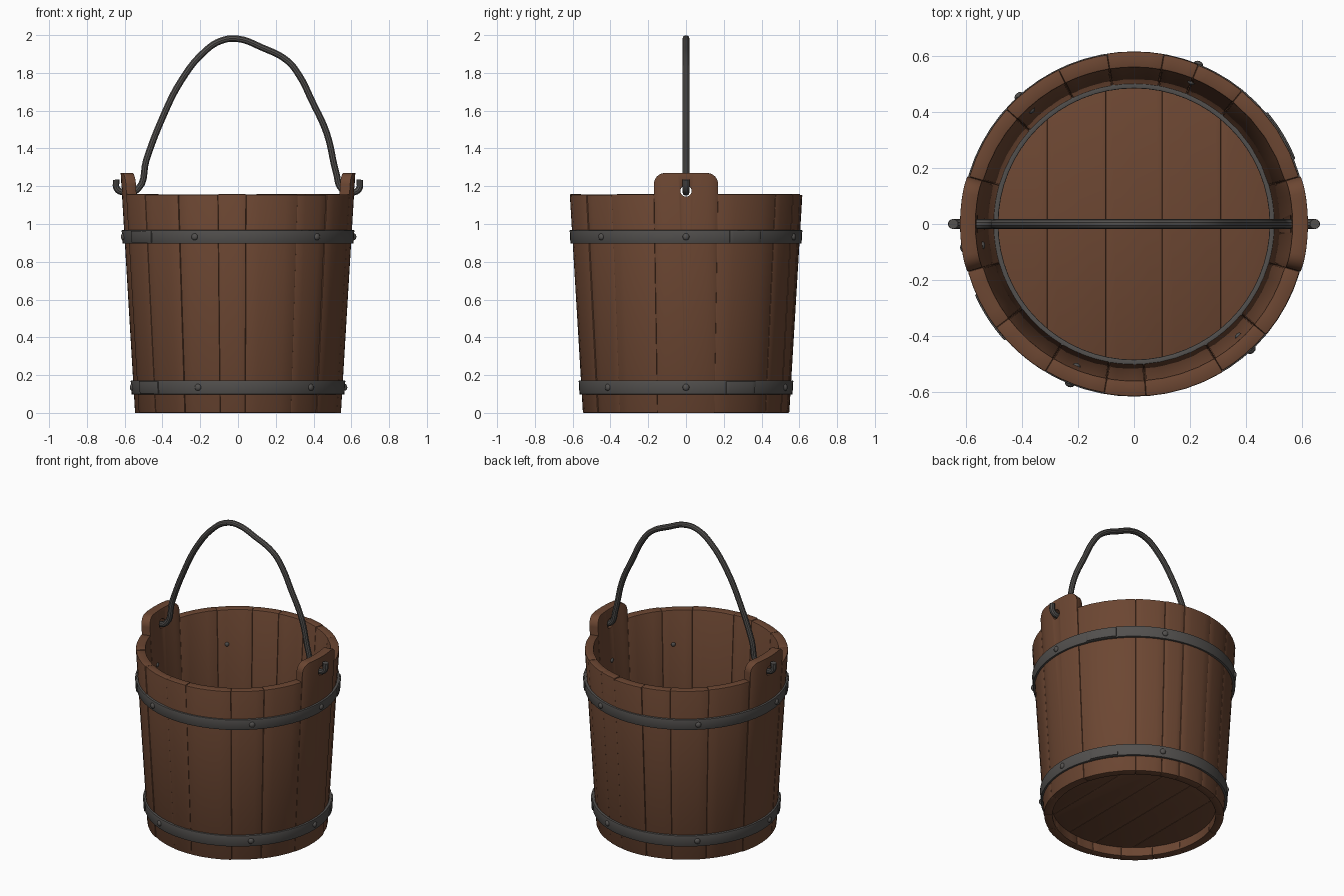
import bpy, bmesh, math, random
from mathutils import Vector

random.seed(4)
if "Cube" in bpy.data.objects:
    bpy.data.objects.remove(bpy.data.objects["Cube"], do_unlink=True)


def material(name, rgb):
    m = bpy.data.materials.new(name)
    m.use_nodes = True
    m.diffuse_color = (*rgb, 1)
    bsdf = m.node_tree.nodes["Principled BSDF"]
    bsdf.inputs["Base Color"].default_value = (*rgb, 1)
    bsdf.inputs["Roughness"].default_value = 0.8
    return m


WOOD = material("brown wood", (0.15, 0.062, 0.032))
IRON = material("dark iron", (0.085, 0.08, 0.076))

HEIGHT = 1.16


def outer_r(z):
    return 0.545 + 0.06 * z


def inner_r(z):
    return 0.492 + 0.058 * z


def polar(r, a, z):
    return Vector((r * math.cos(a), r * math.sin(a), z))


def activate(ob):
    bpy.ops.object.select_all(action="DESELECT")
    ob.select_set(True)
    bpy.context.view_layer.objects.active = ob


def finish(ob, bevel=0):
    activate(ob)
    if bevel:
        mod = ob.modifiers.new("bevel", "BEVEL")
        mod.width = bevel
        mod.segments = 2
        mod.limit_method = "ANGLE"
        mod.angle_limit = math.radians(40)
        bpy.ops.object.modifier_apply(modifier=mod.name)
    bpy.ops.object.shade_smooth_by_angle(angle=math.radians(35))


def to_object(name, bm, mat):
    bmesh.ops.recalc_face_normals(bm, faces=bm.faces)
    me = bpy.data.meshes.new(name)
    bm.to_mesh(me)
    bm.free()
    me.materials.append(mat)
    ob = bpy.data.objects.new(name, me)
    bpy.context.collection.objects.link(ob)
    return ob


def sweep(name, sections, mat, closed=False):
    """Skin a list of matching cross-sections."""
    bm = bmesh.new()
    rows = [[bm.verts.new(p) for p in s] for s in sections]
    n = len(rows[0])
    pairs = list(zip(rows, rows[1:])) + ([(rows[-1], rows[0])] if closed else [])
    for a, b in pairs:
        for i in range(n):
            j = (i + 1) % n
            bm.faces.new((a[i], a[j], b[j], b[i]))
    if not closed:
        bm.faces.new(rows[0])
        bm.faces.new(rows[-1])
    return to_object(name, bm, mat)


def stave(name, columns, jitter=0):
    """Curved board; columns are (angle, top height)."""
    return sweep(name, [[polar(inner_r(0), a, 0), polar(outer_r(0) + jitter, a, 0),
                         polar(outer_r(top) + jitter, a, top), polar(inner_r(top), a, top)]
                        for a, top in columns], WOOD)


# Plain staves of uneven width on both sides
back = [16, 51, 68, 80, 99, 116, 138, 164]
front = [196, 217, 239, 260, 274, 301, 320, 344]
count = 0
for seams in (back, front):
    for a0, a1 in zip(seams, seams[1:]):
        count += 1
        top = HEIGHT - random.uniform(0, 0.006)
        cols = [(math.radians(a0 + (a1 - a0) * i / 4), top) for i in range(5)]
        finish(stave(f"stave_{count}", cols, random.uniform(-0.003, 0.003)), 0.005)

# Two tall staves with rounded ears and a hole for the handle
EAR_TOP, CORNER = 1.27, 0.06
half = math.radians(16)
for side, centre in (("left", 0), ("right", math.pi)):
    arc = []
    for i in range(7):
        t = math.pi / 2 * i / 6
        arc.append((half - CORNER * (1 - math.cos(t)) / 0.61,
                    EAR_TOP - CORNER * (1 - math.sin(t))))
    middle = [(a * half / 4, EAR_TOP) for a in (2, 1, 0, -1, -2)]
    cols = arc + middle + [(-a, z) for a, z in reversed(arc)]
    ear = stave(f"{side}_ear_stave", [(centre + a, z) for a, z in cols])
    bpy.ops.mesh.primitive_cylinder_add(vertices=20, radius=0.03, depth=0.3,
                                        location=polar(0.59, centre, 1.175),
                                        rotation=(0, math.pi / 2, 0))
    cutter = bpy.context.object
    cutter.hide_render = True
    activate(ear)
    cut = ear.modifiers.new("hole", "BOOLEAN")
    cut.object = cutter
    cut.operation = "DIFFERENCE"
    cut.solver = "EXACT"
    bpy.ops.object.modifier_apply(modifier=cut.name)
    bpy.data.objects.remove(cutter, do_unlink=True)
    finish(ear, 0.006)

# Floor planks running front to back
R = 0.497
edges = [-R, -0.31, -0.10, 0.10, 0.31, R]
for k, (x0, x1) in enumerate(zip(edges, edges[1:])):
    t0, t1 = math.acos(x0 / R), math.acos(x1 / R)
    angles = [t0 + (t1 - t0) * i / 10 for i in range(11)]
    rim = [polar(R, a, 0) for a in angles] + [polar(R, -a, 0) for a in reversed(angles)]
    bm = bmesh.new()
    verts = [bm.verts.new(p + Vector((0, 0, 0.06))) for p in rim]
    bmesh.ops.remove_doubles(bm, verts=verts, dist=0.0005)
    face = bm.faces.new([v for v in verts if v.is_valid])
    grown = bmesh.ops.extrude_face_region(bm, geom=[face])["geom"]
    bmesh.ops.translate(bm, vec=(0, 0, 0.05),
                        verts=[v for v in grown if isinstance(v, bmesh.types.BMVert)])
    finish(to_object(f"floor_plank_{k + 1}", bm, WOOD), 0.003)


# Iron hoops
def band(name, z0, z1, r_in, r_out, a0=0, a1=360, steps=64):
    """Tapered band; radii are functions of height."""
    full = a1 - a0 == 360
    n = steps if full else steps + 1
    sections = []
    for i in range(n):
        a = math.radians(a0 + (a1 - a0) * i / steps)
        sections.append([polar(r_in(z0), a, z0), polar(r_out(z0), a, z0),
                         polar(r_out(z1), a, z1), polar(r_in(z1), a, z1)])
    finish(sweep(name, sections, IRON, full), 0.003)


def hoop_r(z):
    return outer_r(z) + 0.013


def lap_r(z):
    return hoop_r(z) + 0.006


for label, z0, z1 in (("lower", 0.098, 0.172), ("upper", 0.897, 0.967)):
    band(f"{label}_hoop", z0, z1, lambda z: outer_r(z) - 0.012, hoop_r)
    for k, start in enumerate((22, 204)):
        band(f"{label}_hoop_lap_{k + 1}", z0 + 0.004, z1 - 0.004, outer_r, lap_r,
             start, start + 18, 8)
    # Rivet heads outside, with their ends showing inside
    z = (z0 + z1) / 2
    for k, deg in enumerate((0, 68, 132, 188, 248, 313)):
        a = math.radians(deg)
        for place, r, size in (("head", hoop_r(z), 0.018), ("end", inner_r(z), 0.014)):
            bpy.ops.mesh.primitive_uv_sphere_add(segments=12, ring_count=8, radius=size,
                                                 location=polar(r, a, z), rotation=(0, 0, a))
            rivet = bpy.context.object
            rivet.name = f"{label}_rivet_{place}_{k + 1}"
            rivet.scale.x = 0.7
            rivet.data.materials.append(IRON)
            finish(rivet)

# Thin ring holding the floor inside
band("floor_ring", 0.10, 0.15, lambda z: 0.484, lambda z: 0.505)

# Bent wire handle hooked through both ears
path = [(-0.645, 1.235), (-0.64, 1.185), (-0.60, 1.168), (-0.53, 1.185), (-0.485, 1.34),
        (-0.405, 1.55), (-0.30, 1.76), (-0.18, 1.91), (-0.09, 1.97), (0, 1.98),
        (0.125, 1.935), (0.26, 1.865), (0.325, 1.785), (0.39, 1.655), (0.47, 1.48),
        (0.52, 1.27), (0.55, 1.185), (0.61, 1.168), (0.64, 1.185), (0.645, 1.235)]
curve = bpy.data.curves.new("handle", "CURVE")
curve.dimensions = "3D"
curve.bevel_depth = 0.018
curve.bevel_resolution = 3
curve.resolution_u = 5
curve.use_fill_caps = True
spline = curve.splines.new("BEZIER")
spline.bezier_points.add(len(path) - 1)
for point, (x, z) in zip(spline.bezier_points, path):
    point.co = (x, 0, z)
    point.handle_left_type = point.handle_right_type = "AUTO"
curve.materials.append(IRON)
handle = bpy.data.objects.new("handle", curve)
bpy.context.collection.objects.link(handle)
activate(handle)
bpy.ops.object.convert(target="MESH")
finish(bpy.context.object)
